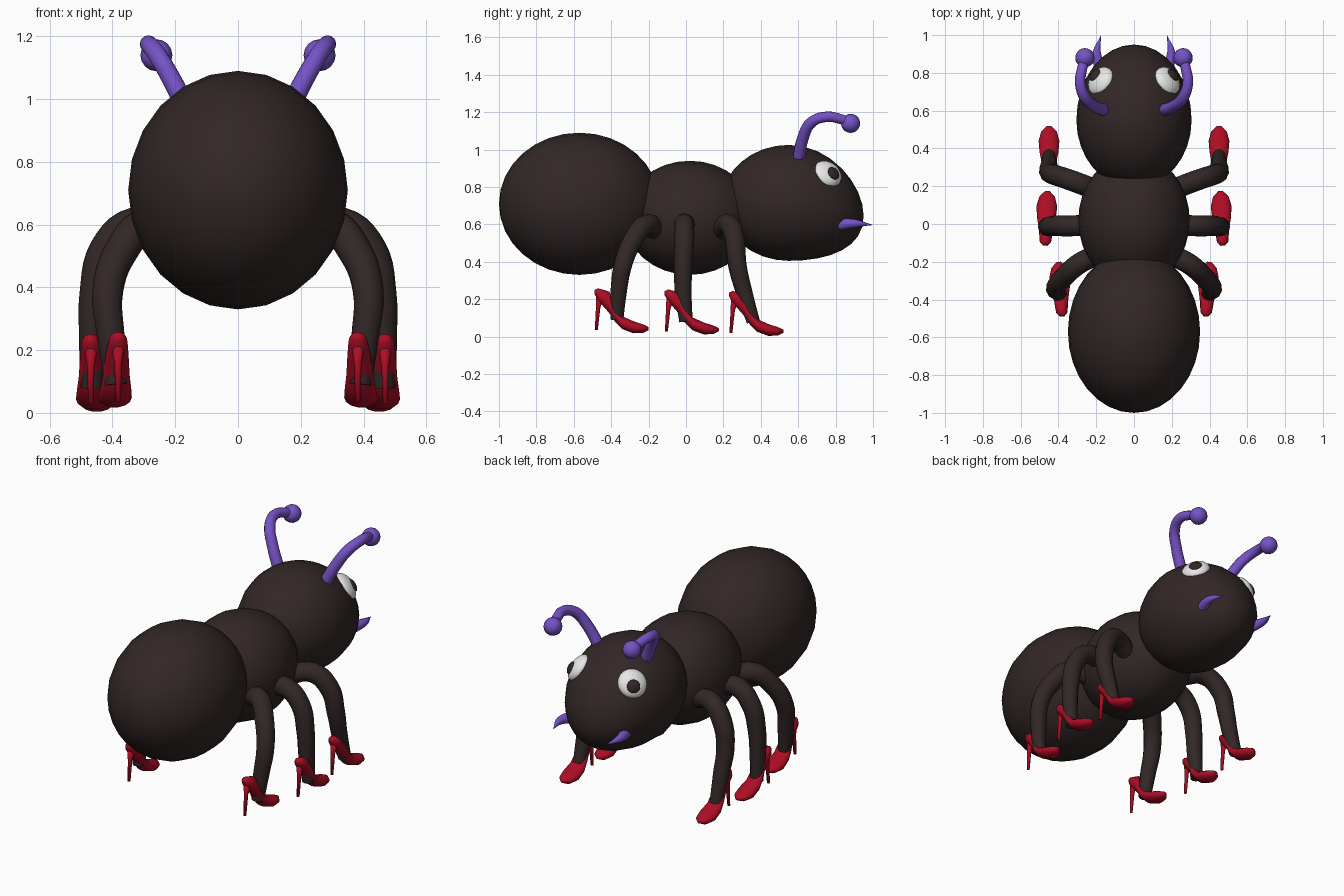
import bpy
import bmesh
import math
from mathutils import Matrix, Vector

cube = bpy.data.objects.get("Cube")
if cube:
    bpy.data.objects.remove(cube, do_unlink=True)


def material(name, rgb):
    mat = bpy.data.materials.new(name)
    mat.use_nodes = True
    mat.diffuse_color = (*rgb, 1)
    bsdf = next(n for n in mat.node_tree.nodes if n.type == 'BSDF_PRINCIPLED')
    bsdf.inputs["Base Color"].default_value = (*rgb, 1)
    bsdf.inputs["Roughness"].default_value = 0.6
    return mat


BROWN = material("dark brown", (0.031, 0.020, 0.019))
PURPLE = material("purple", (0.18, 0.085, 0.56))
RED = material("red", (0.42, 0.004, 0.018))
WHITE = material("white", (0.8, 0.8, 0.8))


def mirror(obj):
    obj.modifiers.new("Mirror", 'MIRROR').use_mirror_merge = False


def finish(bm, name, mat, mirrored=False):
    bmesh.ops.recalc_face_normals(bm, faces=bm.faces)
    mesh = bpy.data.meshes.new(name)
    for face in bm.faces:
        face.smooth = True
    bm.to_mesh(mesh)
    bm.free()
    mesh.materials.append(mat)
    obj = bpy.data.objects.new(name, mesh)
    bpy.context.collection.objects.link(obj)
    if mirrored:
        mirror(obj)
    return obj


def ellipsoid(name, mat, center, radii, axis=(0, 1, 0), segs=24, rings=16,
              mirrored=False, shape=None):
    """Ellipsoid whose pole (third radius) points along the axis."""
    bm = bmesh.new()
    bmesh.ops.create_uvsphere(bm, u_segments=segs, v_segments=rings, radius=1)
    turn = Vector(axis).to_track_quat('Z', 'Y').to_matrix().to_4x4()
    bm.transform(turn @ Matrix.Diagonal((*radii, 1)))
    if shape:
        for v in bm.verts:
            shape(v.co)
    bm.transform(Matrix.Translation(center))
    return finish(bm, name, mat, mirrored)


def tube(name, mat, points, radii, sides=4):
    """Smooth tapered tube through the points, mirrored to the other side."""
    curve = bpy.data.curves.new(name, 'CURVE')
    curve.dimensions = '3D'
    curve.bevel_depth = 1
    curve.bevel_resolution = sides
    curve.resolution_u = 5
    curve.use_fill_caps = True
    spline = curve.splines.new('BEZIER')
    spline.bezier_points.add(len(points) - 1)
    for bp, co, r in zip(spline.bezier_points, points, radii):
        bp.co = co
        bp.radius = r
        bp.handle_left_type = bp.handle_right_type = 'AUTO'
    curve.materials.append(mat)
    obj = bpy.data.objects.new(name, curve)
    bpy.context.collection.objects.link(obj)
    bpy.ops.object.select_all(action='DESELECT')
    obj.select_set(True)
    bpy.context.view_layer.objects.active = obj
    bpy.ops.object.convert(target='MESH')
    obj = bpy.context.object
    bpy.ops.object.shade_smooth_by_angle(angle=math.radians(50))
    mirror(obj)


# Body: the head is longer and droops towards its tip
def head_shape(co):
    if co.y > 0:
        t = co.y
        co.y *= 0.40 / 0.36
        co.z -= 0.07 * (t / 0.36) ** 2


ellipsoid("abdomen", BROWN, (0, -0.57, 0.71), (0.35, 0.38, 0.43))
ellipsoid("thorax", BROWN, (0, 0.02, 0.635), (0.295, 0.305, 0.35))
ellipsoid("head", BROWN, (0, 0.55, 0.715), (0.305, 0.31, 0.36), shape=head_shape)

# Eyes
look = (0.68, 0.44, 0.59)
ellipsoid("eyes", WHITE, (0.175, 0.755, 0.868), (0.082, 0.082, 0.046), look,
          mirrored=True)
ellipsoid("pupils", BROWN, (0.207, 0.789, 0.873), (0.037, 0.037, 0.014),
          (0.68, 0.6, 0.45), 16, 8, mirrored=True)

# Antennae and mandibles
tube("antennae", PURPLE,
     [(0.15, 0.60, 0.94), (0.21, 0.625, 1.06), (0.26, 0.67, 1.145),
      (0.285, 0.75, 1.175), (0.275, 0.82, 1.165), (0.26, 0.88, 1.14)],
     [0.033, 0.031, 0.03, 0.028, 0.027, 0.026])
ellipsoid("antenna_tips", PURPLE, (0.26, 0.88, 1.14), (0.051,) * 3, segs=16,
          rings=10, mirrored=True)
tube("mandibles", PURPLE,
     [(0.175, 0.82, 0.6), (0.197, 0.90, 0.605), (0.175, 0.998, 0.597)],
     [0.034, 0.023, 0.001])

# Shoe cross-sections: y, bottom, top, half width
SHOE = [(-0.12, 0.215, 0.235, 0.012), (-0.10, 0.18, 0.245, 0.03),
        (-0.04, 0.11, 0.228, 0.037), (-0.01, 0.065, 0.15, 0.042),
        (0.03, 0.025, 0.095, 0.05), (0.09, 0.003, 0.068, 0.055),
        (0.14, 0.005, 0.052, 0.041), (0.17, 0.02, 0.038, 0.012)]
SIDES = 14


def add_loft(bm, rings):
    loops = [[bm.verts.new(p) for p in ring] for ring in rings]
    for a, b in zip(loops, loops[1:]):
        for i in range(SIDES):
            j = (i + 1) % SIDES
            bm.faces.new((a[i], a[j], b[j], b[i]))
    bm.faces.new(loops[0])
    bm.faces.new(loops[-1])


def shoe(name, place, turn):
    bm = bmesh.new()
    angles = [math.tau * i / SIDES for i in range(SIDES)]
    add_loft(bm, [[(w * math.cos(a), y, (lo + hi) / 2 + (hi - lo) / 2 * math.sin(a))
                   for a in angles] for y, lo, hi, w in SHOE])
    # Stiletto heel
    add_loft(bm, [[(r * math.cos(a), y + r * math.sin(a), z) for a in angles]
                  for y, z, r in [(-0.088, 0.21, 0.022), (-0.10, 0.14, 0.012),
                                  (-0.11, 0.02, 0.008)]])
    bm.transform(Matrix.Translation(place) @ Matrix.Rotation(turn, 4, 'Z'))
    finish(bm, name, RED, True)


# Legs, each with its shoe
LEG_RADII = [0.055, 0.055, 0.054, 0.05, 0.045, 0.036]
LEGS = {
    "front": ([(0.20, 0.18, 0.57), (0.33, 0.23, 0.60), (0.42, 0.26, 0.52),
               (0.452, 0.275, 0.38), (0.45, 0.31, 0.24), (0.45, 0.36, 0.08)],
              (0.45, 0.35, 0), 0),
    "middle": ([(0.20, 0, 0.57), (0.33, -0.01, 0.60), (0.42, -0.01, 0.52),
                (0.455, -0.015, 0.38), (0.462, -0.015, 0.24), (0.465, 0, 0.08)],
               (0.465, 0.005, 0.008), 0.04),
    "rear": ([(0.19, -0.16, 0.57), (0.29, -0.21, 0.60), (0.37, -0.28, 0.52),
              (0.415, -0.335, 0.39), (0.405, -0.36, 0.24), (0.39, -0.37, 0.09)],
             (0.388, -0.37, 0.014), -0.06),
}
for side, (path, place, turn) in LEGS.items():
    tube(side + "_legs", BROWN, path, LEG_RADII)
    shoe(side + "_shoes", place, turn)
